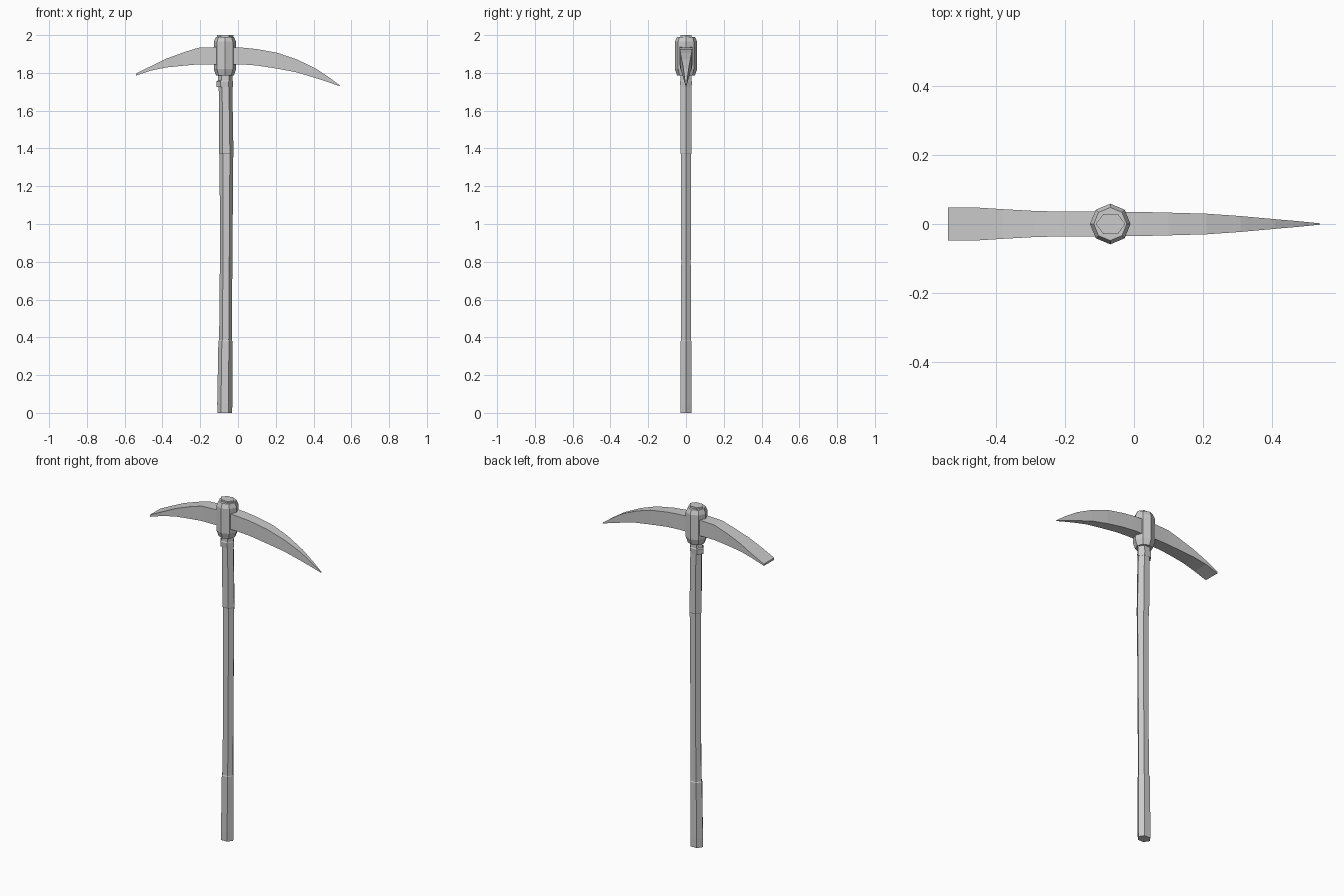
import bpy, bmesh
from math import cos, sin, pi


def loft(name, rings):
    """Skin a list of equal-length point rings and cap both ends."""
    bm = bmesh.new()
    loops = [[bm.verts.new(p) for p in ring] for ring in rings]
    n = len(loops[0])
    for a, b in zip(loops, loops[1:]):
        for i in range(n):
            j = (i + 1) % n
            bm.faces.new((a[i], a[j], b[j], b[i]))
    bm.faces.new(loops[0][::-1])
    bm.faces.new(loops[-1])
    bmesh.ops.remove_doubles(bm, verts=bm.verts, dist=0.0001)
    bmesh.ops.recalc_face_normals(bm, faces=bm.faces)
    mesh = bpy.data.meshes.new(name)
    bm.to_mesh(mesh)
    bm.free()
    obj = bpy.data.objects.new(name, mesh)
    bpy.context.collection.objects.link(obj)
    return obj


def turned(name, sides, sections):
    """Faceted shaft from (z, centre x, x radius, y radius) sections."""
    return loft(name, [[(cx + rx * cos(2 * pi * i / sides),
                         ry * sin(2 * pi * i / sides), z)
                        for i in range(sides)] for z, cx, rx, ry in sections])


# Hexagonal handle with a thicker grip and stepped upper section
turned("handle", 6, [
    (0.0, -0.07, 0.039, 0.033), (0.05, -0.07, 0.040, 0.034),
    (0.38, -0.067, 0.037, 0.033), (0.385, -0.066, 0.034, 0.030),
    (0.80, -0.063, 0.033, 0.029), (1.37, -0.061, 0.036, 0.031),
    (1.375, -0.062, 0.038, 0.034), (1.72, -0.066, 0.036, 0.033),
    (1.80, -0.067, 0.038, 0.034), (2.0, -0.068, 0.043, 0.033)])

# Collar under the head
turned("collar", 6, [
    (1.725, -0.071, 0.044, 0.034), (1.755, -0.071, 0.044, 0.037),
    (1.76, -0.068, 0.039, 0.034), (1.79, -0.068, 0.039, 0.034)])

# Octagonal socket with chamfered ends
turned("socket", 8, [
    (1.785, -0.069, 0.047, 0.047), (1.82, -0.069, 0.059, 0.059),
    (1.965, -0.069, 0.059, 0.059), (1.99, -0.069, 0.048, 0.048)])

# Curved head: (x, bottom z, top z, half width), chisel end to pointed end
profile = [
    (-0.54, 1.786, 1.797, 0.048), (-0.46, 1.812, 1.836, 0.048),
    (-0.38, 1.829, 1.875, 0.043), (-0.29, 1.838, 1.908, 0.038),
    (-0.21, 1.845, 1.933, 0.036), (-0.07, 1.846, 1.938, 0.036),
    (0.02, 1.845, 1.934, 0.035), (0.10, 1.839, 1.926, 0.033),
    (0.21, 1.822, 1.906, 0.030), (0.31, 1.803, 1.872, 0.023),
    (0.41, 1.773, 1.824, 0.014), (0.48, 1.750, 1.778, 0.008),
    (0.54, 1.729, 1.733, 0.002)]
loft("pick_head", [[(x, -w, lo), (x, w, lo), (x, w, hi), (x, -w, hi)]
                   for x, lo, hi, w in profile])
